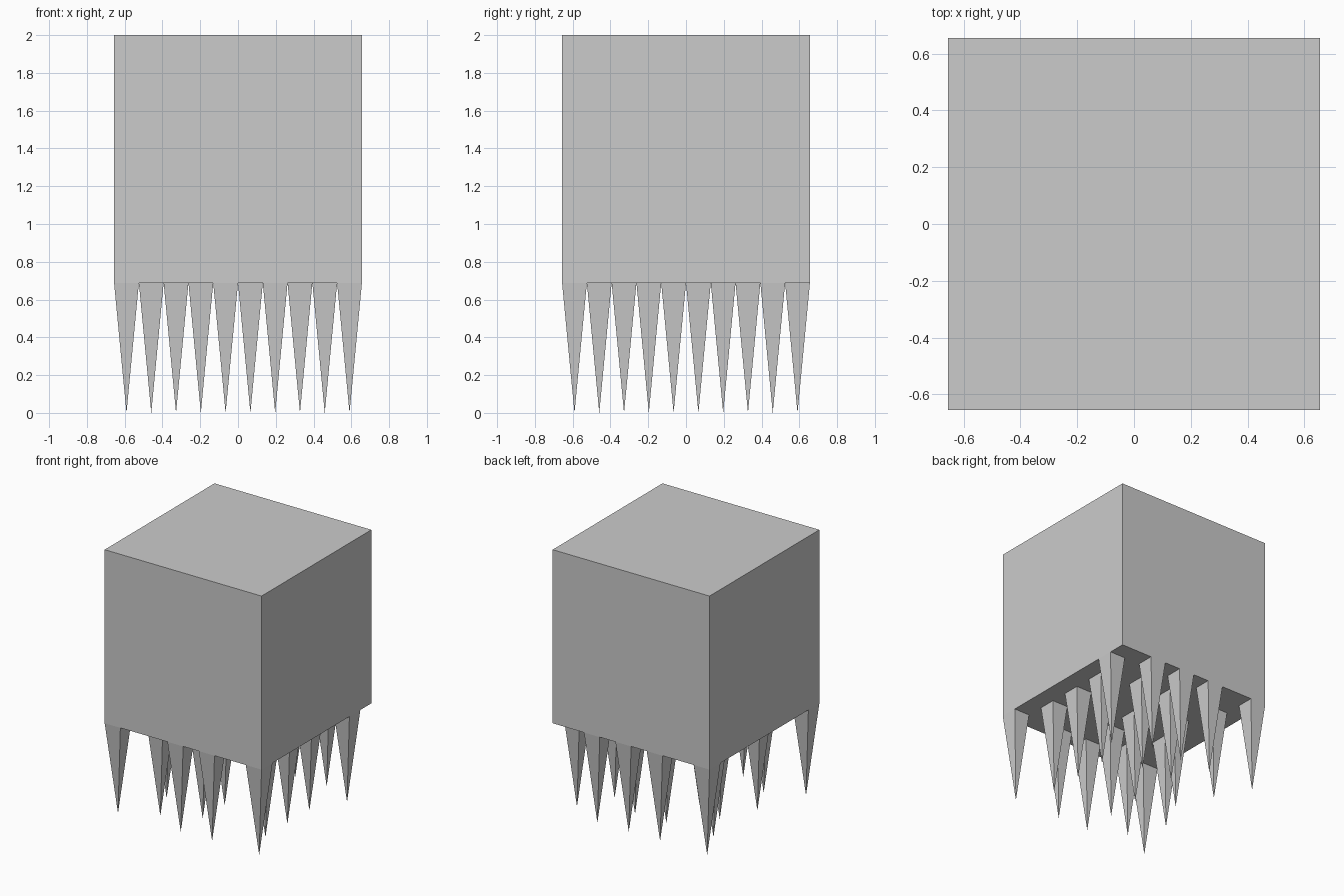
import bpy, bmesh, math
from mathutils import Matrix

if "Cube" in bpy.data.objects:
    bpy.data.objects.remove(bpy.data.objects["Cube"])

N = 10                # underside is a 10 x 10 grid of cells
SIDE = 1.312          # cube edge
CELL = SIDE / N
DROP = 2.0 - SIDE     # spike length

# (column along x, row along y) of each spike
SPIKES = [(0, 0), (4, 0), (6, 0), (9, 0), (2, 1), (4, 2), (8, 2), (1, 3),
          (4, 4), (8, 4), (2, 5), (8, 6), (1, 7), (4, 7), (6, 7), (9, 8),
          (0, 9), (3, 9), (5, 9), (7, 9)]


def add_object(name, bm):
    mesh = bpy.data.meshes.new(name)
    bm.to_mesh(mesh)
    bm.free()
    obj = bpy.data.objects.new(name, mesh)
    bpy.context.collection.objects.link(obj)
    return obj


# Cube body
bm = bmesh.new()
bmesh.ops.create_cube(bm, size=SIDE)
body = add_object("body", bm)
body.location.z = DROP + SIDE / 2

# One four-sided spike, point at its origin
bm = bmesh.new()
turn = (Matrix.Translation((0, 0, DROP / 2)) @ Matrix.Rotation(math.pi, 4, 'X')
        @ Matrix.Rotation(math.pi / 4, 4, 'Z'))
bmesh.ops.create_cone(bm, cap_ends=True, segments=4, radius1=CELL / math.sqrt(2),
                      radius2=0, depth=DROP, matrix=turn)
bmesh.ops.remove_doubles(bm, verts=bm.verts[:], dist=1e-5)
spike = add_object("spike", bm)

# Scatter linked copies over the underside grid
for n, (col, row) in enumerate(SPIKES):
    obj = spike
    if n:
        obj = bpy.data.objects.new("spike_%02d" % n, spike.data)
        bpy.context.collection.objects.link(obj)
    obj.location = ((col + 0.5) * CELL - SIDE / 2, (row + 0.5) * CELL - SIDE / 2, 0)
